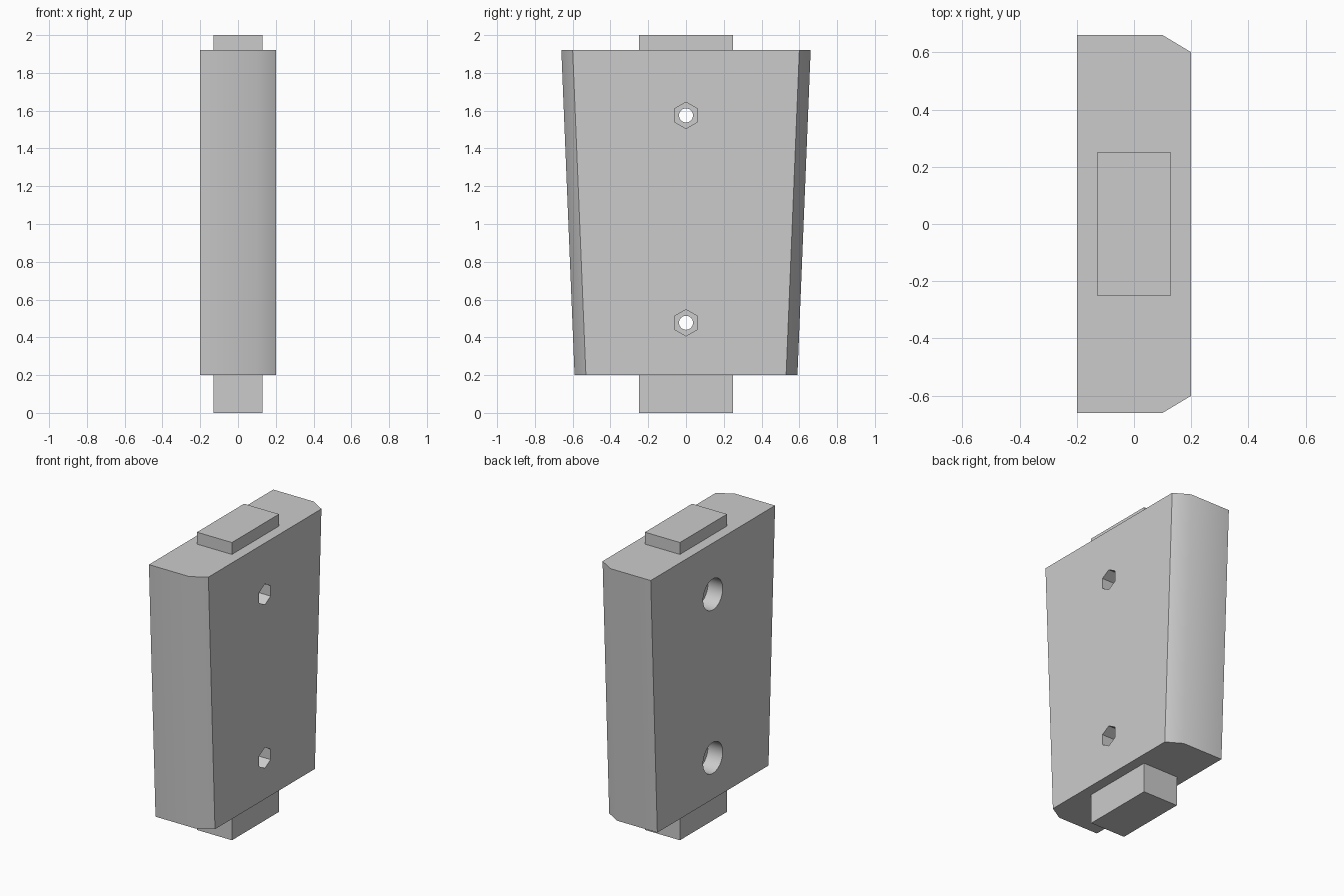
import bpy
import bmesh
from math import cos, sin, pi, radians

default_cube = bpy.data.objects.get("Cube")
if default_cube:
    bpy.data.objects.remove(default_cube, do_unlink=True)

grey = bpy.data.materials.new("plain grey")
grey.use_nodes = True
color = (0.6, 0.6, 0.6, 1)
grey.diffuse_color = color
grey.node_tree.nodes["Principled BSDF"].inputs["Base Color"].default_value = color


def loft(name, ring_a, ring_b):
    """Closed solid between two rings with equal point counts."""
    bm = bmesh.new()
    a = [bm.verts.new(p) for p in ring_a]
    b = [bm.verts.new(p) for p in ring_b]
    bm.faces.new(a)
    bm.faces.new(b)
    for i in range(len(a)):
        j = (i + 1) % len(a)
        bm.faces.new((a[i], a[j], b[j], b[i]))
    bmesh.ops.recalc_face_normals(bm, faces=bm.faces)
    mesh = bpy.data.meshes.new(name)
    bm.to_mesh(mesh)
    bm.free()
    mesh.materials.append(grey)
    obj = bpy.data.objects.new(name, mesh)
    bpy.context.collection.objects.link(obj)
    return obj


def body_ring(half, z):
    """Rectangle with both corners on the +x side chamfered."""
    side = [(-0.2, half), (0.1, half), (0.2, half - 0.06)]
    outline = side + [(x, -y) for x, y in reversed(side)]
    return [(x, y, z) for x, y in outline]


def circle(x, z, radius, sides):
    """Ring in the yz plane with a corner pointing up."""
    turn = 2 * pi / sides
    return [(x, radius * sin(i * turn), z + radius * cos(i * turn)) for i in range(sides)]


def tab(name, z0, z1):
    outline = [(-0.13, -0.25), (0.13, -0.25), (0.13, 0.25), (-0.13, 0.25)]
    return loft(name, [(x, y, z0) for x, y in outline], [(x, y, z1) for x, y in outline])


# Tapered main block
body = loft("tapered_body", body_ring(0.59, 0.2), body_ring(0.66, 1.92))

# Bolt holes: through bore, hexagonal nut pocket, round head recess
cutters = []
for z in (0.477, 1.575):
    for x0, x1, radius, sides in (
        (-0.3, 0.3, 0.037, 32),
        (0.1, 0.3, 0.07, 6),
        (-0.3, -0.09, 0.104, 48),
    ):
        cutter = loft("hole_cutter", circle(x0, z, radius, sides), circle(x1, z, radius, sides))
        cutter.hide_render = True
        cutters.append(cutter)
        cut = body.modifiers.new("hole", "BOOLEAN")
        cut.operation = "DIFFERENCE"
        cut.solver = "EXACT"
        cut.object = cutter

bpy.ops.object.select_all(action="DESELECT")
body.select_set(True)
bpy.context.view_layer.objects.active = body
for modifier in list(body.modifiers):
    bpy.ops.object.modifier_apply(modifier=modifier.name)
for cutter in cutters:
    bpy.data.objects.remove(cutter, do_unlink=True)
bpy.ops.object.shade_smooth_by_angle(angle=radians(35))

# Locating tabs above and below the block
tab("bottom_tab", 0, 0.2)
tab("top_tab", 1.92, 2)
